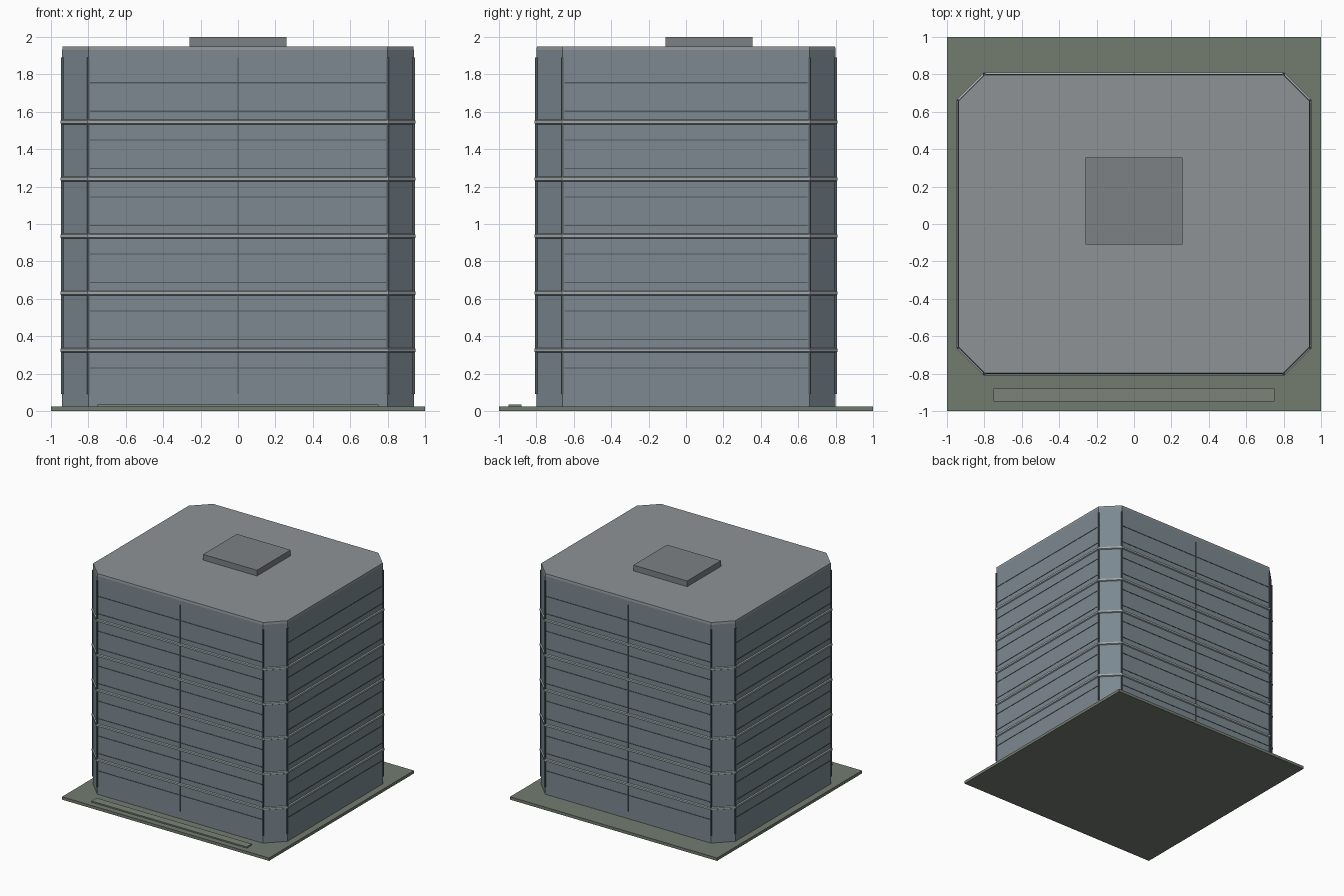
import bpy, bmesh

if "Cube" in bpy.data.objects:
    bpy.data.objects.remove(bpy.data.objects["Cube"])

def material(name, c):
    m = bpy.data.materials.new(name)
    m.diffuse_color = (*c, 1)
    m.use_nodes = True
    m.node_tree.nodes["Principled BSDF"].inputs["Base Color"].default_value = m.diffuse_color
    return m

GLASS = material("blue_grey_facade", (0.20, 0.25, 0.28))
TRIM = material("pale_trim", (0.36, 0.40, 0.41))
SEAM = material("dark_seam", (0.08, 0.10, 0.11))
ROOF = material("roof_grey", (0.27, 0.29, 0.30))
UNIT = material("roof_unit_grey", (0.20, 0.22, 0.23))
GROUND = material("green_grey_site", (0.17, 0.20, 0.16))
PAVING = material("paving", (0.20, 0.23, 0.19))

def finish(name, bm, mat):
    bmesh.ops.recalc_face_normals(bm, faces=bm.faces)
    me = bpy.data.meshes.new(name)
    bm.to_mesh(me)
    bm.free()
    me.materials.append(mat)
    ob = bpy.data.objects.new(name, me)
    bpy.context.collection.objects.link(ob)
    return ob

def box(name, x0, x1, y0, y1, z0, z1, mat):
    bm = bmesh.new()
    bmesh.ops.create_cube(bm, size=1)
    for v in bm.verts:
        v.co.x = x1 if v.co.x > 0 else x0
        v.co.y = y1 if v.co.y > 0 else y0
        v.co.z = z1 if v.co.z > 0 else z0
    return finish(name, bm, mat)

def plan(grow):
    # rectangle with chamfered corners, offset outward by grow
    a, b, c, d = 0.94 + grow, 0.80 + grow, 0.80 + 0.41 * grow, 0.66 + 0.41 * grow
    return [(c, -b), (a, -d), (a, d), (c, b), (-c, b), (-a, d), (-a, -d), (-c, -b)]

def loft(name, levels, mat):
    # stack of chamfered plans, given as (z, grow)
    bm = bmesh.new()
    rings = [[bm.verts.new((x, y, z)) for x, y in plan(g)] for z, g in levels]
    for lo, hi in zip(rings, rings[1:]):
        for i in range(8):
            j = (i + 1) % 8
            bm.faces.new((lo[i], lo[j], hi[j], hi[i]))
    bm.faces.new(rings[0][::-1])
    bm.faces.new(rings[-1])
    return finish(name, bm, mat)

# site slab and front paving strip
box("site_slab", -1, 1, -1, 1, 0, 0.025, GROUND)
box("front_paving", -0.75, 0.75, -0.95, -0.88, 0.025, 0.036, PAVING)

# tower, roof cap and roof plant room
loft("tower_body", [(0.025, 0), (1.93, 0)], GLASS)
loft("roof_cap", [(1.93, 0), (1.95, -0.003)], ROOF)
box("roof_plant_room", -0.26, 0.26, -0.11, 0.355, 1.95, 2.0, UNIT)

# rounded ledges wrapping the tower
for k in range(5):
    z = 0.325 + 0.305 * k
    loft(f"ledge_{k + 1}", [(z - 0.013, 0), (z - 0.008, 0.009),
                            (z + 0.008, 0.009), (z + 0.013, 0)], TRIM)

# thin floor seams on the four main faces
for k in range(11):
    z = 0.23 + 0.1525 * k
    for s, side in ((-1, "a"), (1, "b")):
        y, x = s * 0.80, s * 0.94
        box(f"floor_seam_y_{side}_{k}", -0.79, 0.79, y - 0.003, y + 0.003,
            z - 0.003, z + 0.003, SEAM)
        box(f"floor_seam_x_{side}_{k}", x - 0.003, x + 0.003, -0.65, 0.65,
            z - 0.003, z + 0.003, SEAM)

# upright fins on the eight corners and centre of front and back
for i, (x, y) in enumerate(plan(0) + [(0, -0.80), (0, 0.80)]):
    w = 0.006 if i < 8 else 0.004
    box(f"upright_fin_{i}", x - w, x + w, y - w, y + w, 0.09, 1.89, SEAM)
